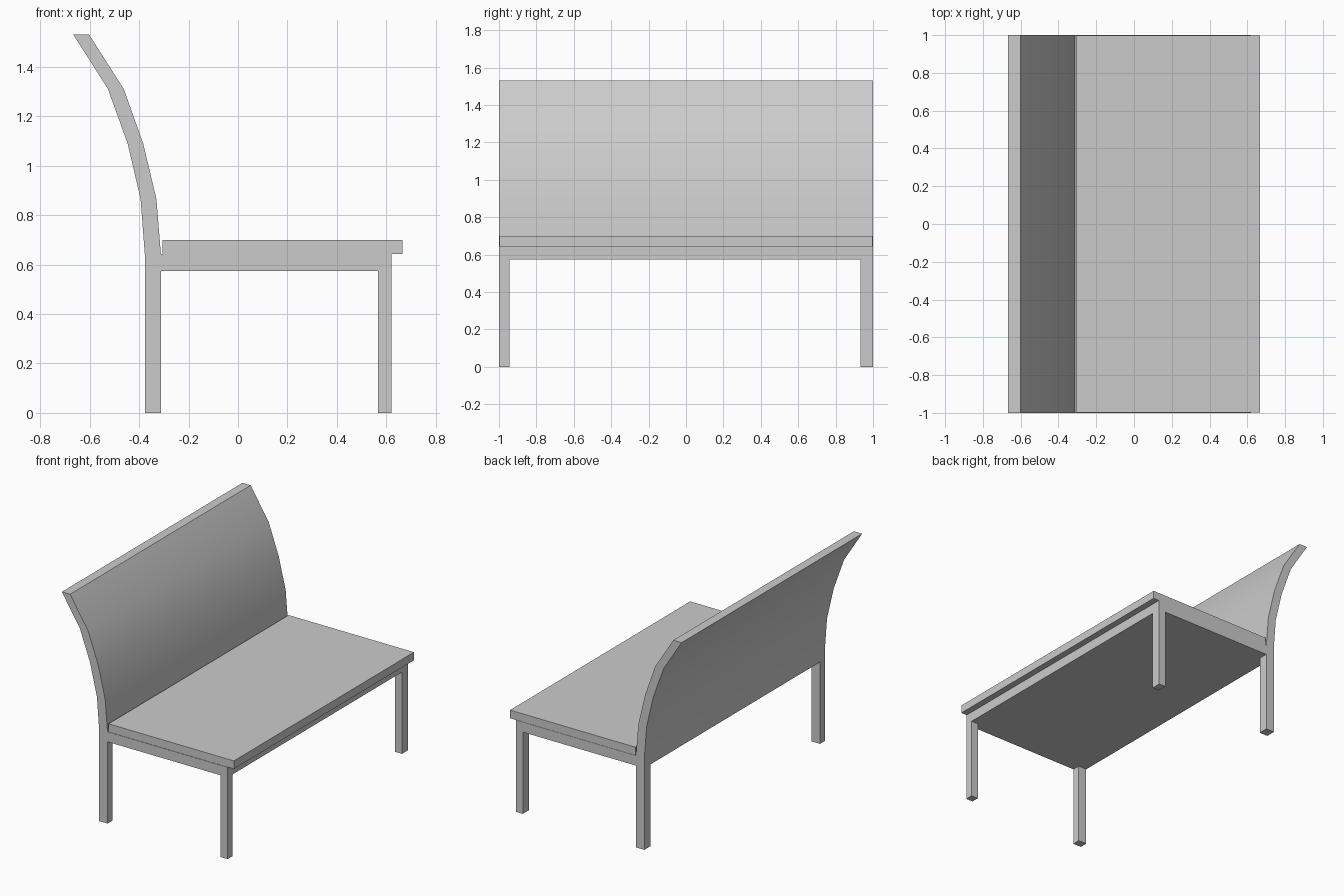
import bpy, math

if "Cube" in bpy.data.objects:
    bpy.data.objects.remove(bpy.data.objects["Cube"])


def shade(obj):
    bpy.ops.object.select_all(action='DESELECT')
    obj.select_set(True)
    bpy.context.view_layer.objects.active = obj
    bpy.ops.object.shade_smooth_by_angle(angle=math.radians(25))


def extrude_profile(name, profile, y0, y1):
    """Extrude a counter-clockwise (x, z) outline from y0 to y1."""
    n = len(profile)
    verts = [(x, y, z) for y in (y0, y1) for x, z in profile]
    faces = [tuple(range(n)), tuple(reversed(range(n, 2 * n)))]
    for i in range(n):
        j = (i + 1) % n
        faces.append((i, i + n, j + n, j))
    mesh = bpy.data.meshes.new(name)
    mesh.from_pydata(verts, [], faces)
    obj = bpy.data.objects.new(name, mesh)
    bpy.context.collection.objects.link(obj)
    return obj


def box(name, x0, x1, y0, y1, z0, z1):
    return extrude_profile(name, [(x0, z0), (x1, z0), (x1, z1), (x0, z1)], y0, y1)


RAIL_Z, SEAT_Z = 0.573, 0.643

# Curved backrest: front and rear edges, bottom to top
back_front = [(-0.312, SEAT_Z), (-0.33, 0.865), (-0.383, 1.088), (-0.462, 1.31), (-0.602, 1.53)]
back_rear = [(-0.377, SEAT_Z), (-0.394, 0.865), (-0.446, 1.088), (-0.526, 1.31), (-0.666, 1.53)]

# Solid under-seat frame flowing into the backrest
outline = [(-0.377, RAIL_Z), (0.62, RAIL_Z), (0.62, SEAT_Z)] + back_front + back_rear[::-1]
shade(extrude_profile("frame_and_backrest", outline, -1.0, 1.0))

# Seat board overhanging the front edge
box("seat", -0.306, 0.666, -0.997, 0.998, SEAT_Z, 0.70)

# Four square legs
for side, y0, y1 in (("a", -1.0, -0.945), ("b", 0.932, 1.0)):
    box("back_leg_" + side, -0.377, -0.312, y0, y1, 0.0, RAIL_Z)
    box("front_leg_" + side, 0.566, 0.62, y0, y1, 0.0, RAIL_Z)
